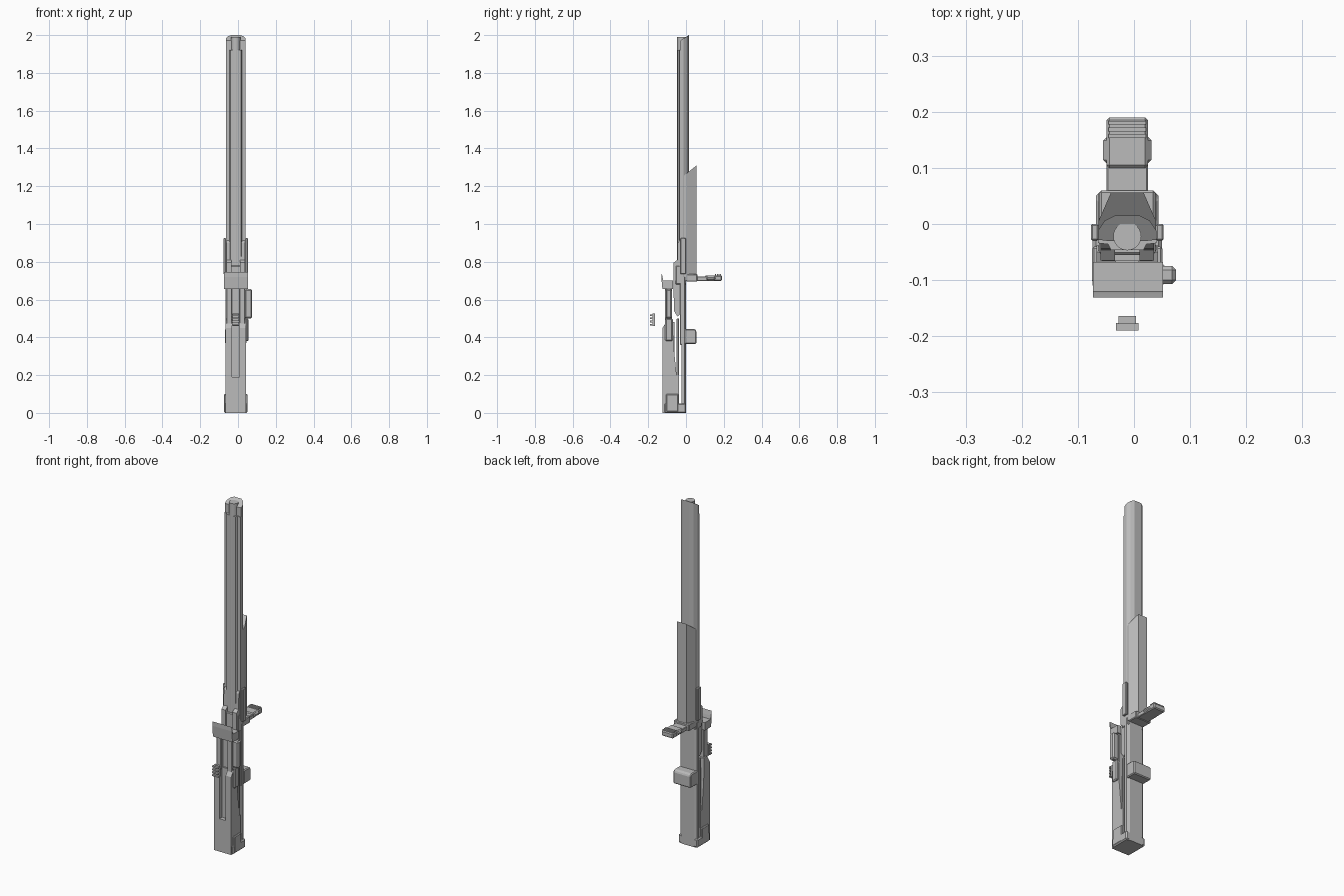
import bpy, bmesh
from mathutils import Vector

if "Cube" in bpy.data.objects:
    bpy.data.objects.remove(bpy.data.objects["Cube"], do_unlink=True)

grey = bpy.data.materials.new("metal grey")
grey.use_nodes = True
COLOUR = (0.5, 0.5, 0.5, 1)
grey.diffuse_color = COLOUR
grey.node_tree.nodes["Principled BSDF"].inputs["Base Color"].default_value = COLOUR
MID = -0.012  # symmetry plane of the long body


def prism(name, profile, vector, place):
    """Extrude a closed 2D profile along a vector."""
    bm = bmesh.new()
    face = bm.faces.new([bm.verts.new(place(a, b)) for a, b in profile])
    ext = bmesh.ops.extrude_face_region(bm, geom=[face])
    moved = [g for g in ext["geom"] if isinstance(g, bmesh.types.BMVert)]
    bmesh.ops.translate(bm, verts=moved, vec=vector)
    bmesh.ops.recalc_face_normals(bm, faces=bm.faces)
    mesh = bpy.data.meshes.new(name)
    bm.to_mesh(mesh)
    bm.free()
    mesh.materials.append(grey)
    obj = bpy.data.objects.new(name, mesh)
    bpy.context.collection.objects.link(obj)
    return obj


def tall(name, half, z0, z1, slope=0, y_ref=0):
    """Mirror a half outline (offset, y) and raise it; slope tilts the top along y."""
    outline = [(MID + x, y) for x, y in half] + [(MID - x, y) for x, y in reversed(half)]
    obj = prism(name, outline, (0, 0, z1 - z0), lambda x, y: (x, y, z0))
    for v in obj.data.vertices:
        if v.co.z > z0 + 0.001:
            v.co.z += slope * (v.co.y - y_ref)
    return obj


def side(name, profile, x0, x1):
    """Side outline (y, z) extruded across x."""
    return prism(name, profile, (x1 - x0, 0, 0), lambda y, z: (x0, y, z))


def box(name, x0, x1, y0, y1, z0, z1, bevel=0):
    obj = side(name, [(y0, z0), (y1, z0), (y1, z1), (y0, z1)], x0, x1)
    if bevel:
        mod = obj.modifiers.new("bevel", "BEVEL")
        mod.width = bevel
        mod.segments = 1
    return obj


# Long barrel: faceted rear shell, front strip and rounded core
tall("barrel_shell", [(0.022, 0.015), (0.04, 0.006), (0.052, -0.012), (0.052, -0.028),
                      (0.036, -0.03)], 0.7, 2.0, 0.65, 0.015)
tall("barrel_front", [(0.052, -0.028), (0.052, -0.034), (0.034, -0.036), (0.029, -0.046)],
     0.75, 1.92)
bpy.ops.mesh.primitive_cylinder_add(vertices=24, radius=0.025, depth=1.2,
                                    location=(MID, -0.022, 1.39))
core = bpy.context.object
core.name = "barrel_core"
core.data.materials.append(grey)
bpy.ops.object.shade_smooth_by_angle()

# Rear cover with slanted upper end
tall("rear_cover", [(0.029, 0.056), (0.051, 0.006), (0.051, -0.018)], 0.7, 1.31, 0.8, 0.056)

# Ears and flared collar at the foot of the barrel
for sign, label in ((-1, "right"), (1, "left")):
    x = MID + sign * 0.058
    box(label + "_ear", x - 0.007, x + 0.007, -0.03, 0.0, 0.735, 0.925, 0.003)
    x = MID + sign * 0.035
    side(label + "_collar_flare", [(-0.03, 0.7), (-0.065, 0.7), (-0.065, 0.795),
                                   (-0.046, 0.81), (-0.044, 0.9), (-0.03, 0.92)],
         x - 0.013, x + 0.013)
box("collar", MID - 0.05, MID + 0.05, -0.055, 0.0, 0.68, 0.78, 0.004)

# Rear spine and receiver
tall("spine", [(0.04, 0.0), (0.054, -0.008), (0.054, -0.024)], 0.0, 0.72)
side("receiver", [(-0.024, 0.53), (-0.045, 0.51), (-0.064, 0.54), (-0.066, 0.7), (-0.02, 0.7)],
     MID - 0.045, MID + 0.045)
box("receiver_rail", MID - 0.05, MID + 0.05, -0.032, -0.012, 0.36, 0.72, 0.004)

# Front housing: two cheeks either side of a long groove
FRONT = [(-0.124, 0.0), (-0.038, 0.0), (-0.038, 0.2), (-0.05, 0.2), (-0.066, 0.36),
         (-0.07, 0.49), (-0.09, 0.5), (-0.105, 0.48), (-0.124, 0.45)]
for sign, label in ((-1, "right"), (1, "left")):
    a, b = sorted((MID + sign * 0.02, MID + sign * 0.055))
    side(label + "_cheek", FRONT, a, b)
    a, b = sorted((MID + sign * 0.02, MID + sign * 0.05))
    box(label + "_front_rail", a, b, -0.11, -0.075, 0.46, 0.68, 0.003)
    box(label + "_foot_plate", *sorted((MID + sign * 0.05, MID + sign * 0.063)),
        -0.105, -0.04, 0.005, 0.1, 0.004)
    box(label + "_rear_strip", *sorted((MID + sign * 0.04, MID + sign * 0.052)),
        -0.05, -0.036, 0.1, 0.5, 0.003)
box("groove_floor", MID - 0.021, MID + 0.021, -0.1, -0.06, 0.0, 0.48)
box("groove_foot", MID - 0.021, MID + 0.021, -0.124, -0.1, 0.0, 0.19)
box("groove_back", MID - 0.021, MID + 0.021, -0.09, -0.078, 0.45, 0.68)
box("base", MID - 0.062, MID + 0.062, -0.115, 0.0, 0.0, 0.05, 0.006)
box("left_bulge", 0.04, 0.056, -0.11, -0.07, 0.38, 0.5, 0.006)

# Capsule block on the left flank
box("flank_block", 0.035, 0.075, -0.107, -0.075, 0.5, 0.655, 0.007)

# Front shelf with upright lip
side("front_shelf", [(-0.125, 0.655), (-0.068, 0.655), (-0.068, 0.7), (-0.12, 0.7),
                     (-0.124, 0.72), (-0.131, 0.745), (-0.131, 0.72)], -0.073, 0.052)

# Detached ribbed slider
box("slider", MID - 0.016, MID + 0.016, -0.178, -0.164, 0.46, 0.525)
for i in range(4):
    z = 0.462 + i * 0.017
    box(f"slider_rib_{i + 1}", MID - 0.02, MID + 0.02, -0.19, -0.176, z, z + 0.009)

# Rear arm with ridged pad
box("rear_arm", MID - 0.037, MID + 0.037, -0.01, 0.12, 0.698, 0.722, 0.003)
box("rear_arm_root", MID - 0.05, MID + 0.05, 0.0, 0.06, 0.695, 0.735, 0.004)
box("rear_pad", MID - 0.037, MID + 0.037, 0.1, 0.19, 0.698, 0.728, 0.005)
box("rear_pad_flange", MID - 0.043, MID + 0.043, 0.108, 0.155, 0.702, 0.722, 0.006)
for i in range(3):
    y = 0.153 + i * 0.012
    box(f"pad_ridge_{i + 1}", MID - 0.033, MID + 0.033, y, y + 0.007, 0.724, 0.734)

# Rear lug
lug = side("rear_lug", [(-0.01, 0.365), (0.055, 0.365), (0.055, 0.435), (0.045, 0.445),
                        (-0.01, 0.445)], MID - 0.056, MID + 0.056)
mod = lug.modifiers.new("bevel", "BEVEL")
mod.width = 0.005
mod.segments = 1
